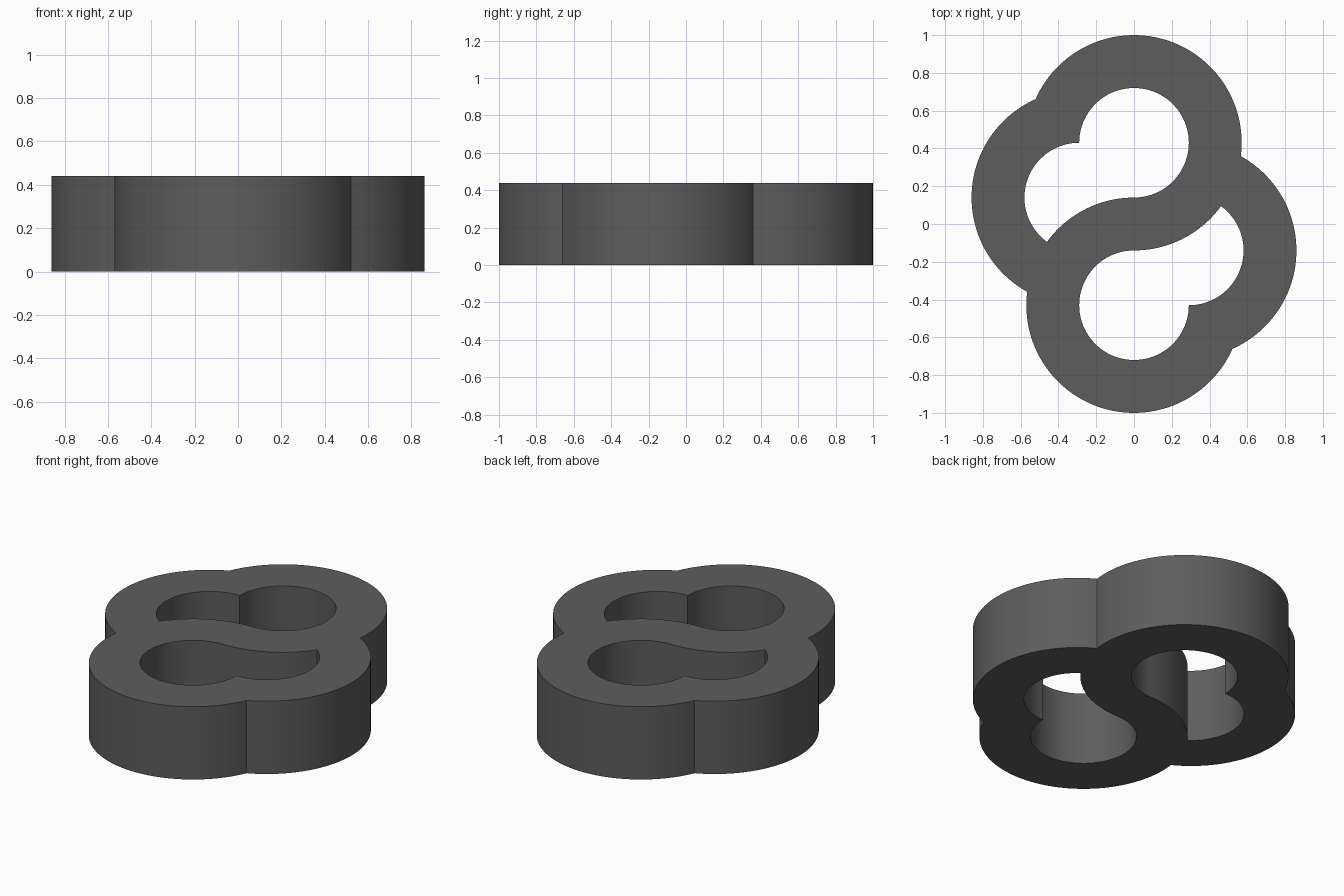
import bpy, bmesh
from math import atan2, radians, sqrt, pi, cos, sin
from mathutils import Vector

if "Cube" in bpy.data.objects:
    bpy.data.objects.remove(bpy.data.objects["Cube"])

HEIGHT = 0.44
R, r = 0.57, 0.29                      # outer and inner band radii
UP, LEFT = Vector((0, 0.43)), Vector((-0.29, 0.14))
LOW, RIGHT = -UP, -LEFT


def meet(c1, r1, c2, r2, side):
    """Crossing of two circles, on the left (+1) or right (-1) of c1->c2."""
    d = c2 - c1
    a = (r1 * r1 - r2 * r2 + d.length_squared) / (2 * d.length)
    h = sqrt(r1 * r1 - a * a)
    u = d.normalized()
    return c1 + u * a + Vector((-u.y, u.x)) * h * side


def arc(c, rad, start, end, ccw=True):
    """Arc points from start to end, leaving out the end point."""
    a = atan2(start.y - c.y, start.x - c.x)
    b = atan2(end.y - c.y, end.x - c.x)
    sweep = (b - a) % (2 * pi) if ccw else -((a - b) % (2 * pi))
    n = max(4, int(abs(sweep) / radians(2.5)))
    return [c + Vector((cos(a + sweep * i / n), sin(a + sweep * i / n))) * rad
            for i in range(n)]


def turned(pts):
    return [-p for p in pts]


# Outer outline: upper and left lobes, then the same turned half a revolution
top_left = meet(UP, R, LEFT, R, -1)
low_left = meet(LEFT, R, LOW, R, -1)
half = arc(UP, R, -low_left, top_left) + arc(LEFT, R, top_left, low_left)
outline = half + turned(half)

# Upper opening: band inside, left lobe inside, edge of the S-shaped web
web_top = Vector((0, 0.14))
step = Vector((-0.29, 0.43))
tip = meet(LEFT, r, LOW, R, -1)
hole = (arc(UP, r, web_top, step) + arc(LEFT, r, step, tip)
        + arc(LOW, R, tip, web_top, ccw=False))

# Filled and extruded profile
curve = bpy.data.curves.new("interlocked_link", 'CURVE')
curve.dimensions = '2D'
curve.fill_mode = 'BOTH'
curve.extrude = HEIGHT / 2
for pts in (outline, hole, turned(hole)):
    s = curve.splines.new('POLY')
    s.points.add(len(pts) - 1)
    for sp, p in zip(s.points, pts):
        sp.co = (p.x, p.y, 0, 1)
    s.use_cyclic_u = True

link = bpy.data.objects.new("interlocked_link", curve)
bpy.context.collection.objects.link(link)
link.location.z = HEIGHT / 2
bpy.context.view_layer.objects.active = link
link.select_set(True)
bpy.ops.object.convert(target='MESH')
link = bpy.context.object

# Weld caps to walls and smooth the curved walls
bm = bmesh.new()
bm.from_mesh(link.data)
bmesh.ops.remove_doubles(bm, verts=bm.verts, dist=1e-5)
bmesh.ops.recalc_face_normals(bm, faces=bm.faces)
bm.to_mesh(link.data)
bm.free()
bpy.ops.object.shade_smooth_by_angle(angle=radians(20))

# Dark grey colour
dark = bpy.data.materials.new("dark_grey")
dark.diffuse_color = (0.11, 0.11, 0.11, 1)
dark.use_nodes = True
dark.node_tree.nodes["Principled BSDF"].inputs["Base Color"].default_value = dark.diffuse_color
link.data.materials.clear()
link.data.materials.append(dark)
